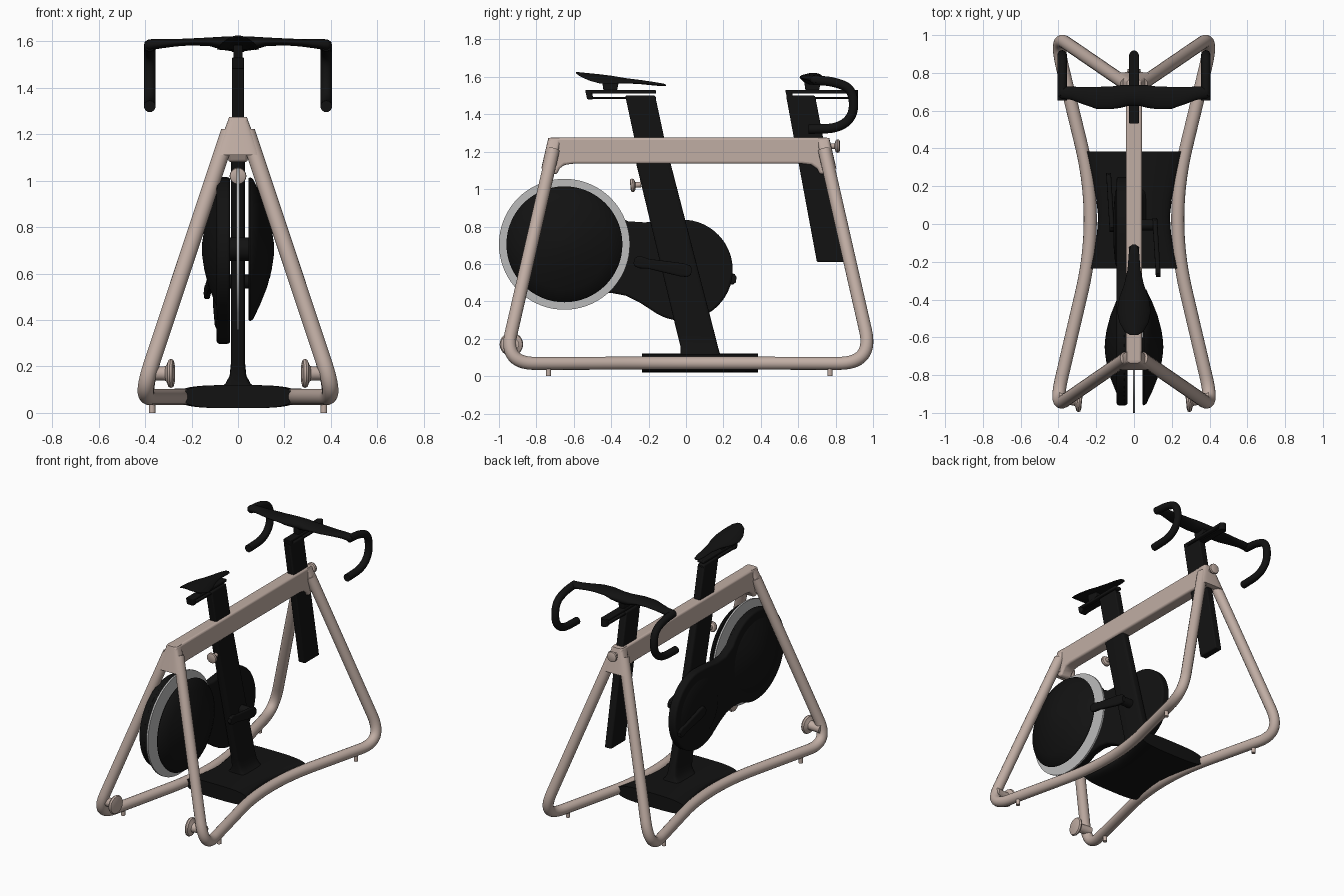
import bpy, bmesh, math
from mathutils import Vector

if "Cube" in bpy.data.objects:
    bpy.data.objects.remove(bpy.data.objects["Cube"])


def material(name, rgb):
    m = bpy.data.materials.new(name)
    m.diffuse_color = (*rgb, 1)
    m.use_nodes = True
    m.node_tree.nodes["Principled BSDF"].inputs["Base Color"].default_value = m.diffuse_color
    return m


TAUPE = material("taupe", (0.53, 0.42, 0.37))
BLACK = material("black", (0.006, 0.006, 0.006))
STEEL = material("steel", (0.5, 0.5, 0.5))


def finish(ob, mat, angle=35, bevel=0):
    ob.data.materials.append(mat)
    bpy.ops.object.select_all(action='DESELECT')
    ob.select_set(True)
    bpy.context.view_layer.objects.active = ob
    if bevel:
        b = ob.modifiers.new("bevel", 'BEVEL')
        b.width, b.segments, b.limit_method = bevel, 3, 'ANGLE'
    bpy.ops.object.shade_smooth_by_angle(angle=math.radians(angle))
    return ob


def loft(name, sections, mat, bevel=0, angle=35):
    """Bridge equal-length closed rings and cap the ends."""
    bm = bmesh.new()
    rows = [[bm.verts.new(p) for p in s] for s in sections]
    n = len(rows[0])
    for a, b in zip(rows, rows[1:]):
        for i in range(n):
            bm.faces.new((a[i], a[(i + 1) % n], b[(i + 1) % n], b[i]))
    bm.faces.new(rows[0])
    bm.faces.new(rows[-1])
    bmesh.ops.recalc_face_normals(bm, faces=bm.faces)
    me = bpy.data.meshes.new(name)
    bm.to_mesh(me)
    bm.free()
    ob = bpy.data.objects.new(name, me)
    bpy.context.collection.objects.link(ob)
    return finish(ob, mat, angle, bevel)


def ring(c, u, v, a, b, n=32, p=2):
    """Superellipse ring around c, spanned by directions u and v."""
    f = lambda t: math.copysign(abs(t) ** (2 / p), t)
    c, u, v = Vector(c), Vector(u), Vector(v)
    return [c + u * a * f(math.cos(math.tau * i / n)) + v * b * f(math.sin(math.tau * i / n))
            for i in range(n)]


def prism(name, outline, x0, x1, mat, bevel=0):
    return loft(name, [[(x, y, z) for y, z in outline] for x in (x0, x1)], mat, bevel)


def lathe(name, origin, axis, profile, mat, n=32):
    """Profile is (distance along axis, radius)."""
    o, w = Vector(origin), Vector(axis).normalized()
    u = w.orthogonal().normalized()
    v = w.cross(u)
    return loft(name, [ring(o + w * d, u, v, r, r, n) for d, r in profile], mat)


def rounded(pts, radius, steps=8):
    """Round the inner corners of a polyline."""
    P = [Vector(p) for p in pts]
    out = [P[0]]
    for a, b, c in zip(P, P[1:], P[2:]):
        da, dc = a - b, c - b
        s = b + da.normalized() * min(radius, da.length * .48)
        e = b + dc.normalized() * min(radius, dc.length * .48)
        for i in range(steps + 1):
            t = i / steps
            out.append(s * (1 - t) ** 2 + b * 2 * t * (1 - t) + e * t * t)
    return out + [P[-1]]


def tube(name, pts, r, mat):
    cu = bpy.data.curves.new(name, 'CURVE')
    cu.dimensions = '3D'
    cu.bevel_depth, cu.bevel_resolution, cu.use_fill_caps = r, 6, True
    sp = cu.splines.new('POLY')
    sp.points.add(len(pts) - 1)
    for q, p in zip(sp.points, pts):
        q.co = (*p, 1)
    ob = bpy.data.objects.new(name, cu)
    bpy.context.collection.objects.link(ob)
    bpy.ops.object.select_all(action='DESELECT')
    ob.select_set(True)
    bpy.context.view_layer.objects.active = ob
    bpy.ops.object.convert(target='MESH')
    return finish(bpy.context.object, mat, 50)


X, Y, Z = (1, 0, 0), (0, 1, 0), (0, 0, 1)

# Frame: top beam and the splayed end joints
prism("top_beam", [(-.735, 1.275), (.765, 1.275), (.79, 1.15), (.745, 1.08), (.715, 1.08), (.70, 1.11),
                   (.67, 1.13), (.62, 1.136), (-.60, 1.136), (-.65, 1.13), (-.675, 1.11), (-.69, 1.08),
                   (-.72, 1.08), (-.76, 1.15)], -.042, .042, TAUPE, .012)
for nm, y, d in (("front", -.735, 1), ("rear", .765, -1)):
    loft(nm + "_joint", [ring((0, y + d * (.035 - .23 * (1.275 - z)), z), X, Y, hx, .036, 32, 4)
                         for z, hx in ((1.274, .038), (1.22, .058), (1.16, .08), (1.11, .098))], TAUPE)

# Frame: one bent side loop per side, with feet and transport rollers
for s, side in ((1, "right"), (-1, "left")):
    path = [(.04, -.71, 1.21), (.408, -.965, .10), (.40, -.88, .07), (.195, 0, .07),
            (.402, .90, .07), (.412, 1.0, .10), (.04, .74, 1.21)]
    path[1], path[2] = (.418, -.962, .13), (.405, -.90, .068)
    loop = [(.04, -.71, 1.21), (.42, -.972, .068), (.185, .03, .07), (.42, 1.0, .068), (.04, .74, 1.21)]
    P = [Vector(p) for p in loop]
    pts = [P[0]]
    for i, r in ((1, .17), (2, .4), (3, .19)):
        pts += rounded([P[i - 1], P[i], P[i + 1]], r, 14)[1:-1]
    pts.append(P[-1])
    tube(side + "_frame_loop", [(s * p.x, p.y, p.z) for p in pts], .035, TAUPE)
    for nm, y in (("front", -.735), ("rear", .77)):
        lathe(f"{side}_{nm}_foot", (s * .37, y, 0), Z, [(0, .014), (.06, .014)], TAUPE, 16)
    lathe(side + "_roller", (s * .275, -.935, .17), (s, .1, 0),
          [(0, .045), (.004, .058), (.014, .063), (.024, .058), (.03, .042), (.036, .032),
           (.05, .03), (.125, .03)], TAUPE)

# Base plate, waisted to follow the tubes
loft("base_plate", [ring((0, y, .07), X, Z, w, .05, 40, 3.2)
                    for y, w in ((-.235, .235), (-.15, .212), (-.05, .196), (.04, .19), (.13, .2), (.25, .225),
                                 (.385, .26))], BLACK)

# Seat tube flaring into the base, and sliding posts
loft("seat_tube", [ring((0, y, z), X, Y, hx, hy, 40, 6) for z, y, hx, hy in (
    (.10, .08, .09, .11), (.125, .075, .055, .105), (.16, .07, .036, .1), (.22, .055, .03, .1),
    (1.14, -.175, .03, .092))], BLACK)
prism("seat_post", [(-.325, 1.50), (-.165, 1.50), (-.075, 1.08), (-.235, 1.08)], -.026, .026, BLACK, .008)
prism("handlebar_post", [(.535, 1.50), (.69, 1.50), (.86, .61), (.70, .61)], -.026, .026, BLACK, .008)

# Slotted slider heads on both posts
for nm, a, b in (("seat", -.54, -.16), ("handlebar", .53, .90)):
    prism(nm + "_slider_top", [(a, 1.53), (b, 1.53), (b, 1.51), (a + .005, 1.51)], -.026, .026, BLACK, .006)
    prism(nm + "_slider_rail", [(a + .01, 1.492), (b, 1.492), (b, 1.482), (a + .012, 1.482)],
          -.022, .022, BLACK, .003)
    prism(nm + "_slider_cap", [(a, 1.53), (a + .035, 1.53), (a + .045, 1.48), (a + .012, 1.48)],
          -.026, .026, BLACK, .006)
    c = -.40 if a < 0 else .68
    prism(nm + "_clamp", [(c - .05, 1.585), (c + .04, 1.57), (c + .03, 1.52), (c - .04, 1.52)],
          -.02, .02, BLACK, .006)

# Saddle with drooping sides
sad = []
for y, z, w, h in ((-.588, 1.622, .02, .004), (-.57, 1.617, .05, .008), (-.52, 1.608, .078, .012),
                   (-.46, 1.6, .09, .014), (-.39, 1.591, .078, .014), (-.32, 1.58, .052, .013),
                   (-.24, 1.572, .034, .011), (-.16, 1.562, .028, .009), (-.12, 1.557, .02, .007),
                   (-.108, 1.555, .008, .003)):
    sad.append([p - Vector((0, 0, 4.2 * p.x ** 2)) for p in ring((0, y, z), X, Z, w, h)])
loft("saddle", sad, BLACK, angle=60)

# Handlebar wing and drops
wing = [(.03, .68, 1.59, .055, .032), (.07, .675, 1.592, .06, .028), (.12, .668, 1.598, .06, .019),
        (.2, .668, 1.598, .058, .015), (.27, .68, 1.594, .046, .016), (.33, .692, 1.59, .035, .02),
        (.385, .695, 1.585, .032, .024), (.402, .695, 1.583, .018, .014)]
rows = [(-x, *r) for x, *r in reversed(wing)] + wing
loft("handlebar_wing", [ring((x, y, z), Y, Z, a, b) for x, y, z, a, b in rows], BLACK, angle=60)
drop = rounded([(.38, .68, 1.583), (.38, .79, 1.575), (.38, .89, 1.535), (.38, .90, 1.40), (.38, .82, 1.325),
                (.38, .655, 1.32)], .09)
for s, side in ((1, "right"), (-1, "left")):
    tube(side + "_handlebar_drop", [(s * p.x, p.y, p.z) for p in drop], .025, BLACK)
lathe("stem_nose", (0, .895, 1.50), Z, [(-.02, .024), (.03, .024)], BLACK)

# Flywheel and the domed covers on both sides
lathe("flywheel", (0, -.65, .705), X, [(-.006, .35), (.006, .35)], STEEL, 72)
lathe("flywheel_hub", (0, -.65, .705), X, [(-.07, .05), (.07, .05)], BLACK)
dome = [(.045, .305), (.052, .31), (.065, .302), (.095, .24), (.125, .165), (.145, .09), (.154, .03), (.155, .004)]
for s, side in ((1, "right"), (-1, "left")):
    lathe(side + "_flywheel_cover", (0, -.65, .705), (s, 0, 0), dome, BLACK, 64)

# Drive housing running from the flywheel to the crank
arc = lambda y, z, r, a, b, n: [(y + r * math.cos(math.radians(a + (b - a) * i / n)),
                                 z + r * math.sin(math.radians(a + (b - a) * i / n))) for i in range(n + 1)]
outline = arc(-.65, .705, .31, 32, 300, 36) + [(-.40, .445), (-.32, .43), (-.25, .395)] \
    + arc(-.02, .567, .27, -128, 92, 32) + [(-.12, .833), (-.22, .822), (-.31, .828)]
prism("drive_housing", outline, -.092, -.034, BLACK, .012)
lathe("crank_cover", (0, -.02, .567), (-1, 0, 0), [(.08, .23), (.1, .19), (.108, .1)], BLACK, 48)

# Cranks
lathe("crank_axle", (-.12, -.005, .565), X, [(0, .03), (.23, .03)], BLACK)
for side, x, s in (("right", .112, -1), ("left", -.118, 1)):
    dirv = Vector((0, s * .984, -s * .18))
    up = Vector((0, s * .18, s * .984))
    o = Vector((x, -.005, .565))
    loft(side + "_crank", [ring(o + dirv * d + Vector((.06 * d * (1 if x > 0 else -1), 0, 0)), X, up, .013, h, 24, 4)
                           for d, h in ((-.035, .016), (-.02, .032), (.02, .036), (.2, .026), (.24, .032),
                                        (.265, .028), (.278, .014))], BLACK)

# Adjustment knobs
knob = [(0, .015), (.03, .015), (.036, .032), (.044, .036), (.054, .034), (.058, .025)]
lathe("seat_knob", (0, -.24, 1.025), (0, -1, -.1), knob, TAUPE)
lathe("handlebar_knob", (0, .765, 1.23), (0, 1, 0), knob, TAUPE)
